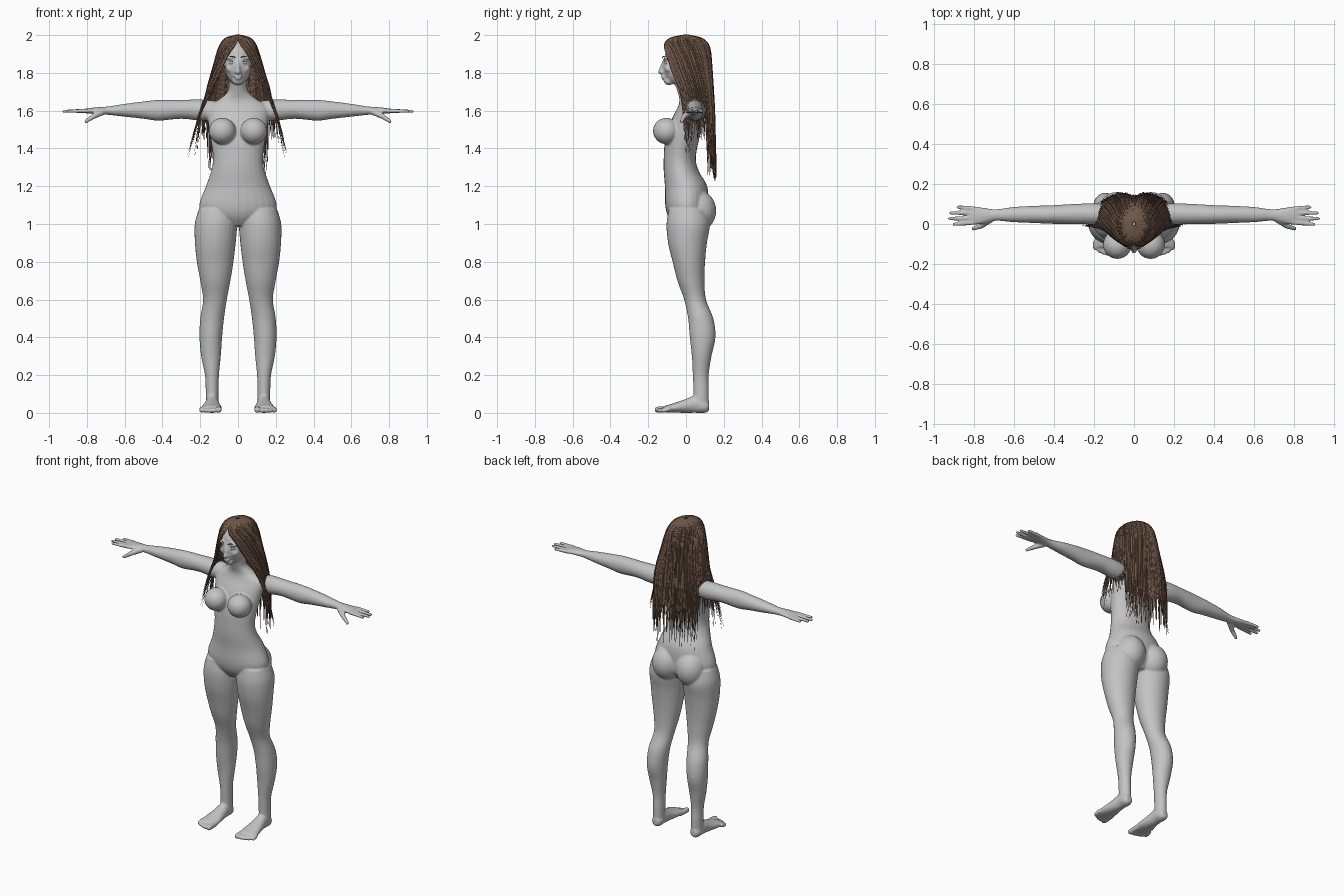
import bpy, bmesh, math, random
from mathutils import Matrix, Vector

random.seed(4)
cube = bpy.data.objects.get("Cube")
if cube:
    bpy.data.objects.remove(cube)


def material(name, color):
    m = bpy.data.materials.new(name)
    m.use_nodes = True
    m.diffuse_color = color
    bsdf = m.node_tree.nodes["Principled BSDF"]
    bsdf.inputs["Base Color"].default_value = color
    bsdf.inputs["Roughness"].default_value = 0.7
    return m


SKIN = material("clay grey", (0.55, 0.55, 0.55, 1))
HAIR = material("brown hair", (0.17, 0.10, 0.068, 1))


def sample(rows, k):
    """Smooth interpolation through rows at position k."""
    last = len(rows) - 1
    i = min(int(k), last - 1)
    t = k - i
    a, b, c, d = (rows[max(0, min(last, i + j))] for j in (-1, 0, 1, 2))
    return [q + 0.5 * t * (r - p + t * (2 * p - 5 * q + 4 * r - s + t * (3 * (q - r) + s - p)))
            for p, q, r, s in zip(a, b, c, d)]


def loft(bm, rows, axis="z", side=1, steps=5, sides=28):
    """Elliptical rings along an axis: (position, centre a, centre b, radius a, radius b)."""
    rings = []
    for n in range((len(rows) - 1) * steps + 1):
        p, a, b, ra, rb = sample(rows, n / steps)
        ring = []
        for j in range(sides):
            t = math.tau * j / sides
            u, v = a + ra * math.cos(t), b + rb * math.sin(t)
            x, y, z = {"z": (u, v, p), "x": (p, u, v), "y": (u, p, v)}[axis]
            ring.append(bm.verts.new((x * side, y, z)))
        rings.append(ring)
    for lo, hi in zip(rings, rings[1:]):
        for j in range(sides):
            i = (j + 1) % sides
            bm.faces.new((lo[j], lo[i], hi[i], hi[j]))
    bm.faces.new(rings[0])
    bm.faces.new(rings[-1])


def ball(bm, centre, radii, tilt=0):
    mat = Matrix.Translation(centre) @ Matrix.Rotation(tilt, 4, "X") @ Matrix.Diagonal((*radii, 1))
    bmesh.ops.create_uvsphere(bm, u_segments=24, v_segments=16, radius=1, matrix=mat)


def finger(bm, start, end, r0, r1, side):
    """Round-ended tapered rod."""
    a, b = Vector(start), Vector(end)
    a.x *= side
    b.x *= side
    turn = (b - a).to_track_quat("Z", "Y").to_matrix().to_4x4()
    bmesh.ops.create_cone(bm, cap_ends=True, segments=14, radius1=r0, radius2=r1,
                          depth=(b - a).length, matrix=Matrix.Translation((a + b) / 2) @ turn)
    ball(bm, a, (r0,) * 3)
    ball(bm, b, (r1,) * 3)


def finish(name, bm, mat):
    bmesh.ops.recalc_face_normals(bm, faces=bm.faces)
    mesh = bpy.data.meshes.new(name)
    bm.to_mesh(mesh)
    bm.free()
    for p in mesh.polygons:
        p.use_smooth = True
    mesh.materials.append(mat)
    ob = bpy.data.objects.new(name, mesh)
    bpy.context.collection.objects.link(ob)
    return ob


# Torso and neck
body = bmesh.new()
loft(body, [(0.99, 0, 0.01, 0.06, 0.07), (1.04, 0, 0.01, 0.17, 0.105), (1.1, 0, 0.005, 0.205, 0.115),
            (1.2, 0, 0, 0.17, 0.112), (1.28, 0, -0.025, 0.142, 0.093), (1.35, 0, -0.033, 0.132, 0.085),
            (1.45, 0, -0.02, 0.145, 0.09), (1.55, 0, 0.01, 0.16, 0.088), (1.62, 0, 0.025, 0.16, 0.068),
            (1.66, 0, 0.02, 0.1, 0.055), (1.7, 0, 0.005, 0.056, 0.05), (1.75, 0, -0.008, 0.048, 0.052),
            (1.82, 0, -0.01, 0.048, 0.055)])

# Head and face
ball(body, (0, -0.002, 1.88), (0.083, 0.112, 0.098))
ball(body, (0, -0.045, 1.835), (0.071, 0.079, 0.098))
ball(body, (0, -0.09, 1.757), (0.03, 0.027, 0.022))
finger(body, (0, -0.118, 1.86), (0, -0.136, 1.805), 0.008, 0.012, 1)
ball(body, (0, -0.121, 1.781), (0.022, 0.011, 0.006))
ball(body, (0, -0.119, 1.769), (0.019, 0.011, 0.006))

for s in (1, -1):
    # Chest, seat, cheek and brow
    ball(body, (s * 0.083, -0.103, 1.492), (0.072, 0.072, 0.07), -0.2)
    ball(body, (s * 0.085, 0.065, 1.07), (0.092, 0.095, 0.108))
    ball(body, (s * 0.04, -0.088, 1.822), (0.024, 0.025, 0.022))
    ball(body, (s * 0.03, -0.1, 1.878), (0.032, 0.02, 0.01))
    ball(body, (s * 0.012, -0.126, 1.803), (0.008, 0.01, 0.007))
    # Leg
    loft(body, [(0.02, 0.137, 0.08, 0.033, 0.04), (0.12, 0.137, 0.08, 0.034, 0.041),
                (0.2, 0.138, 0.078, 0.037, 0.042), (0.3, 0.143, 0.083, 0.052, 0.052),
                (0.4, 0.144, 0.088, 0.06, 0.068), (0.5, 0.137, 0.078, 0.063, 0.067),
                (0.6, 0.122, 0.048, 0.063, 0.058), (0.7, 0.12, 0.026, 0.08, 0.072),
                (0.8, 0.121, 0.015, 0.097, 0.086), (0.9, 0.12, 0.008, 0.108, 0.103),
                (1.0, 0.117, 0.012, 0.112, 0.115), (1.08, 0.112, 0.01, 0.095, 0.1)], side=s)
    # Foot and toes
    loft(body, [(-0.115, 0.142, 0.02, 0.056, 0.017), (-0.06, 0.14, 0.027, 0.054, 0.026),
                (0, 0.138, 0.037, 0.043, 0.037), (0.05, 0.137, 0.046, 0.036, 0.046),
                (0.1, 0.137, 0.036, 0.034, 0.036), (0.123, 0.137, 0.033, 0.02, 0.022)], "y", s)
    for i in range(5):
        r = 0.017 if i == 0 else 0.0125
        x = 0.102 if i == 0 else 0.109 + 0.021 * i
        finger(body, (x, -0.09, 0.02), (x, -0.151 + 0.004 * i * i / 2, r), r, r, s)
    # Arm and palm
    loft(body, [(0.1, 0.045, 1.6, 0.05, 0.05), (0.2, 0.05, 1.603, 0.053, 0.056),
                (0.3, 0.05, 1.607, 0.05, 0.05), (0.42, 0.047, 1.602, 0.046, 0.055),
                (0.5, 0.048, 1.603, 0.043, 0.046), (0.6, 0.047, 1.602, 0.038, 0.034),
                (0.69, 0.045, 1.6, 0.029, 0.022), (0.75, 0.042, 1.6, 0.039, 0.018),
                (0.79, 0.042, 1.599, 0.046, 0.014), (0.82, 0.042, 1.598, 0.043, 0.011)], "x", s)
    # Fingers and thumb
    for i, tip in enumerate((0.9, 0.922, 0.917, 0.88)):
        finger(body, (0.8, 0.007 + 0.0235 * i, 1.599), (tip, -0.002 + 0.029 * i, 1.597), 0.0115, 0.009, s)
    finger(body, (0.72, 0.022, 1.592), (0.765, -0.01, 1.57), 0.018, 0.014, s)
    finger(body, (0.765, -0.01, 1.57), (0.805, -0.024, 1.543), 0.014, 0.01, s)

# Fuse the body into one smooth skin
skin = finish("body", body, SKIN)
remesh = skin.modifiers.new("fuse", "REMESH")
remesh.mode = "VOXEL"
remesh.voxel_size = 0.006
remesh.use_smooth_shade = True
soften = skin.modifiers.new("soften", "SMOOTH")
soften.factor = 0.5
soften.iterations = 5

# Eyes
eyes = bmesh.new()
for s in (1, -1):
    ball(eyes, (s * 0.031, -0.103, 1.852), (0.015, 0.013, 0.009))
finish("eyes", eyes, SKIN)


def strands(name, paths, depth):
    """Tapering hairs along poly paths of (point, radius)."""
    cu = bpy.data.curves.new(name, "CURVE")
    cu.dimensions = "3D"
    cu.bevel_depth = depth
    cu.bevel_resolution = 0
    cu.materials.append(HAIR)
    for path in paths:
        sp = cu.splines.new("POLY")
        sp.points.add(len(path) - 1)
        for pt, (co, r) in zip(sp.points, path):
            pt.co = (*co, 1)
            pt.radius = r
    ob = bpy.data.objects.new(name, cu)
    bpy.context.collection.objects.link(ob)


def face_arc(s, z, lift, y):
    return [((s * (0.014 + 0.036 * t), y + 0.022 * t * t, z + lift * math.sin(math.pi * t)),
             1 - 0.6 * t) for t in (i / 6 for i in range(7))]


strands("eyebrows", [face_arc(s, 1.881, 0.006, -0.124) for s in (1, -1)], 0.003)
strands("eyelashes", [face_arc(s, 1.852, 0.009, -0.117) for s in (1, -1)], 0.002)

# Hair form: height, half width, centre y, half depth, face opening in degrees
FORM = [(2.0, 0.008, 0, 0.01, 0), (1.985, 0.058, 0, 0.075, 0), (1.955, 0.085, 0.003, 0.112, 8),
        (1.9, 0.107, 0.01, 0.124, 28), (1.8, 0.135, 0.018, 0.125, 47), (1.7, 0.165, 0.03, 0.118, 59),
        (1.6, 0.183, 0.038, 0.117, 62), (1.5, 0.188, 0.043, 0.116, 62), (1.4, 0.187, 0.048, 0.116, 62),
        (1.3, 0.182, 0.052, 0.114, 62), (1.2, 0.175, 0.055, 0.112, 62)]


def level(z):
    return 3 + (1.9 - z) * 10


def hair_point(w, k, out=0):
    z, rx, cy, ry, gap = sample(FORM, k)
    edge = min(w, 1 - w)
    fall = max(0, 1.7 - z)
    rx += 0.35 * fall * max(0, 1 - edge / 0.13) + out
    ry += out
    ang = math.radians(gap + (360 - 2 * gap) * w)
    notch = 0.2 * math.exp(-((w - 0.5) / 0.05) ** 2) * min(1, max(0, 2 - z) * 5)
    return Vector((rx * math.sin(ang), cy - ry * math.cos(ang) * (1 - notch), z))


# Hair cap: shorter over the shoulders, longer down the back
cap = bmesh.new()
cols, lines = 96, 26
grid = []
for i in range(cols + 1):
    w = i / cols
    back = min(1, max(0, (min(w, 1 - w) - 0.24) / 0.08))
    end = level(1.61 - 0.14 * back + random.uniform(-0.04, 0.04))
    grid.append([cap.verts.new(hair_point(w, end * j / lines, random.uniform(-0.002, 0.002)))
                 for j in range(lines + 1)])
for a, b in zip(grid, grid[1:]):
    for j in range(lines):
        cap.faces.new((a[j], a[j + 1], b[j + 1], b[j]))
shell = finish("hair_cap", cap, HAIR)
thick = shell.modifiers.new("thickness", "SOLIDIFY")
thick.thickness = 0.006
thick.offset = 0

# Loose strands
paths = []
count = 380
for n in range(count):
    w = (n + random.random()) / count
    edge = min(w, 1 - w)
    if edge < 0.1:
        tip = random.uniform(1.35, 1.56)
    elif edge < 0.26:
        tip = random.uniform(1.44, 1.6)
    else:
        tip = random.uniform(1.23, 1.46)
    end, out, drift = level(tip), random.uniform(-0.004, 0.005), random.uniform(-0.012, 0.012)
    path = []
    for j in range(19):
        t = j / 18
        v = min(1, max(0, w + drift * t * t))
        path.append((hair_point(v, 0.4 + (end - 0.4) * t, out), max(0.08, min(0.4 + 2 * t, 1, 2.6 * (1 - t)))))
    paths.append(path)
strands("hair_strands", paths, 0.0055)
